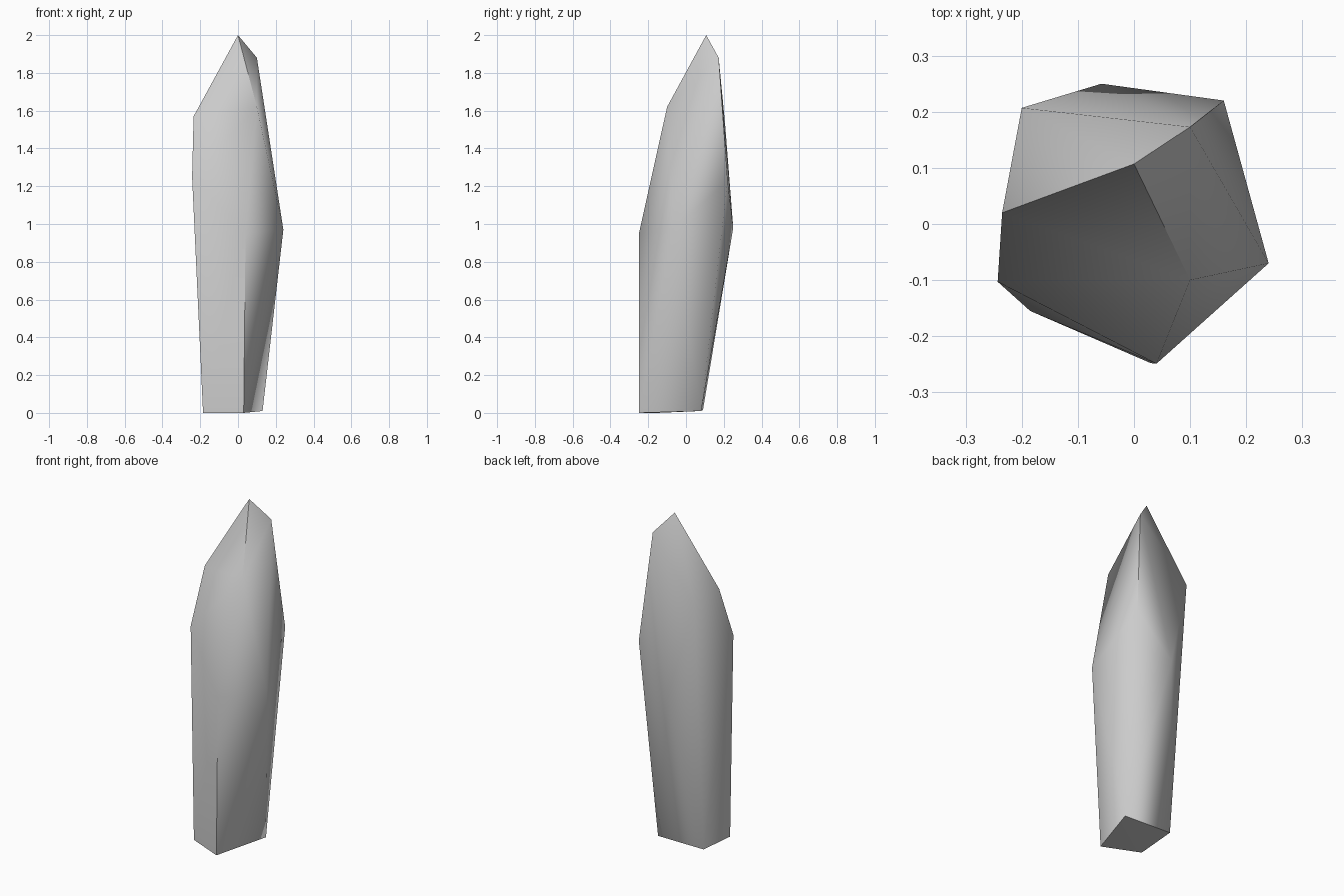
import bpy, bmesh, math

cube = bpy.data.objects.get("Cube")
if cube:
    bpy.data.objects.remove(cube, do_unlink=True)

# Plain grey stone
stone = bpy.data.materials.new("grey_stone")
stone.use_nodes = True
GREY = (0.6, 0.6, 0.6, 1)
stone.diffuse_color = GREY
stone.node_tree.nodes["Principled BSDF"].inputs["Base Color"].default_value = GREY

# Corner points of the shard, from foot to tip
foot = [(-.185, -.155, 0), (.03, -.248, 0), (.13, .08, .01), (-.18, .09, .015)]
waist = [(.04, -.249, .95), (.24, -.07, .97), (-.058, .25, .98)]
shoulder = [(.16, .22, 1.23), (-.243, -.103, 1.25), (-.20, .207, 1.53),
            (-.235, .02, 1.57), (.10, -.10, 1.62)]
tip = [(.10, .173, 1.88), (0, .107, 2)]

# The shard is the faceted skin stretched over its corners
bm = bmesh.new()
for corner in foot + waist + shoulder + tip:
    bm.verts.new(corner)
bmesh.ops.convex_hull(bm, input=bm.verts[:])
bmesh.ops.recalc_face_normals(bm, faces=bm.faces[:])
mesh = bpy.data.meshes.new("stone_shard")
bm.to_mesh(mesh)
bm.free()
mesh.materials.append(stone)

shard = bpy.data.objects.new("stone_shard", mesh)
bpy.context.collection.objects.link(shard)
bpy.ops.object.select_all(action='DESELECT')
shard.select_set(True)
bpy.context.view_layer.objects.active = shard
bpy.ops.object.shade_smooth_by_angle(angle=math.radians(60))
